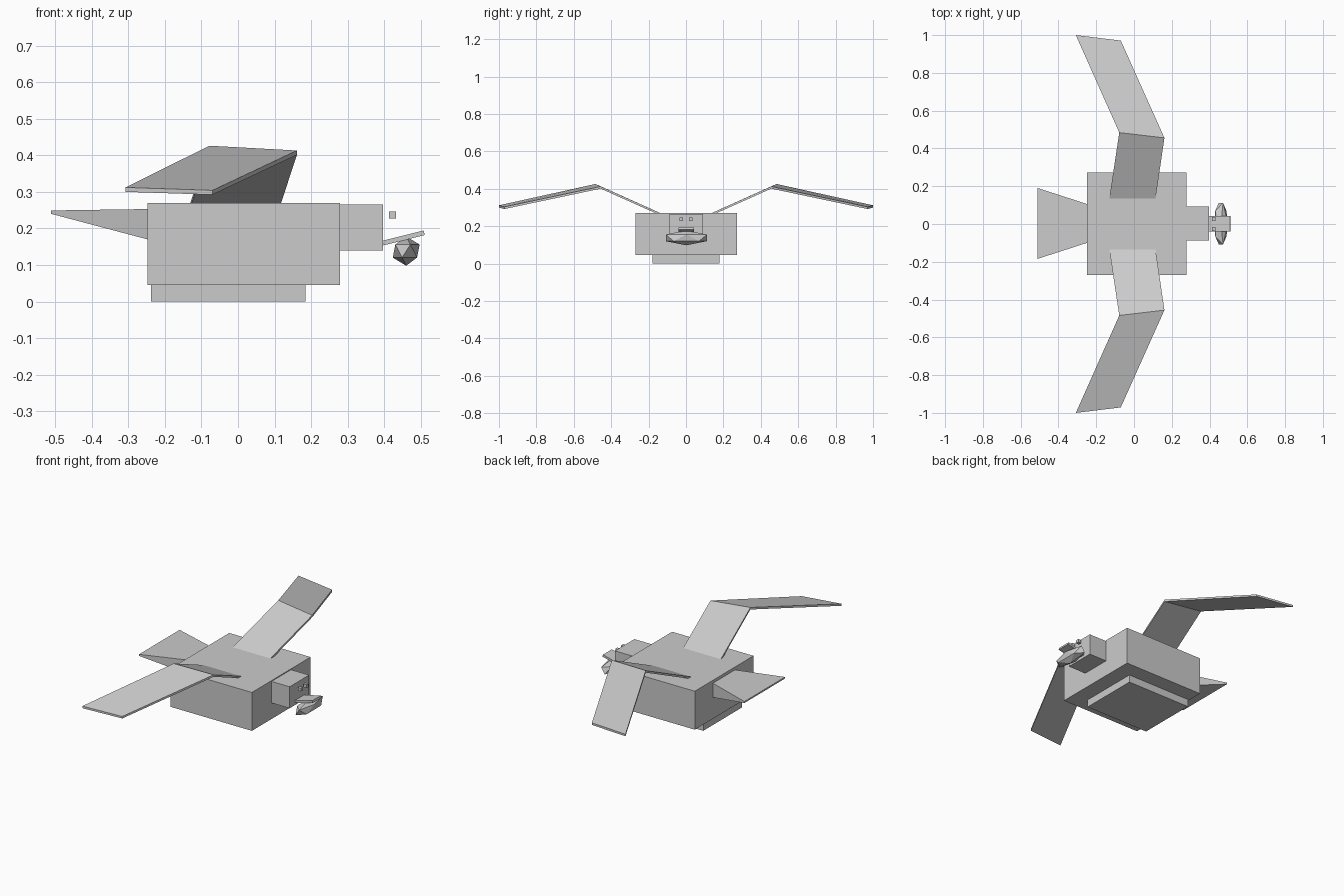
import bpy, bmesh, math
from mathutils import Vector

if "Cube" in bpy.data.objects:
    bpy.data.objects.remove(bpy.data.objects["Cube"])


def finish(name, bm):
    bmesh.ops.recalc_face_normals(bm, faces=bm.faces)
    mesh = bpy.data.meshes.new(name)
    bm.to_mesh(mesh)
    bm.free()
    ob = bpy.data.objects.new(name, mesh)
    bpy.context.collection.objects.link(ob)
    return ob


def box(name, lo, hi):
    bm = bmesh.new()
    bmesh.ops.create_cube(bm, size=1)
    lo, hi = Vector(lo), Vector(hi)
    for v in bm.verts:
        v.co = (lo + hi) / 2 + v.co * (hi - lo)
    return finish(name, bm)


def mirror_y(ob):
    m = ob.modifiers.new("mirror", "MIRROR")
    m.use_axis = (False, True, False)


def extrude_faces(bm, faces, offset):
    out = bmesh.ops.extrude_face_region(bm, geom=faces, use_keep_orig=True)
    verts = [g for g in out["geom"] if isinstance(g, bmesh.types.BMVert)]
    bmesh.ops.translate(bm, verts=verts, vec=offset)


# Body, base and head blocks
box("body", (-0.248, -0.27, 0.045), (0.279, 0.273, 0.27))
box("base", (-0.238, -0.18, 0), (0.184, 0.18, 0.045))
box("head", (0.279, -0.088, 0.139), (0.396, 0.092, 0.265))

# Eyes, floating just ahead of the head
mirror_y(box("eyes", (0.413, 0.017, 0.227), (0.432, 0.036, 0.246)))

# Beak: tilted flat plank
beak = box("beak", (-0.058, -0.041, -0.0065), (0.058, 0.041, 0.0065))
beak.location = (0.453, 0.002, 0.174)
beak.rotation_euler = (0, -math.radians(14), 0)

# Pouch: stretched icosahedron under the beak
bm = bmesh.new()
bmesh.ops.create_icosphere(bm, subdivisions=1, radius=1)
for v in bm.verts:
    v.co = Vector((0.46 + 0.041 * v.co.x, 0.002 + 0.129 * v.co.y, 0.138 + 0.04 * v.co.z))
finish("pouch", bm)

# Tail: wedge that widens and thins toward the tip
tail = box("tail", (-0.512, -1, 0), (-0.24, 1, 1))
for v in tail.data.vertices:
    tip = v.co.x < -0.4
    v.co.y = 0.003 + v.co.y * (0.188 if tip else 0.1)
    v.co.z = (0.249 if tip else 0.253) if v.co.z > 0.5 else (0.24 if tip else 0.168)

# Wings: root, elbow and tip chords (back point, front point), thickened downward
chords = [((-0.139, 0.08, 0.245), (0.106, 0.08, 0.245)),
          ((-0.078, 0.484, 0.426), (0.161, 0.456, 0.413)),
          ((-0.308, 1.0, 0.312), (-0.07, 0.971, 0.304))]
bm = bmesh.new()
rows = [[bm.verts.new(p) for p in c] for c in chords]
for a, b in zip(rows, rows[1:]):
    bm.faces.new((a[0], a[1], b[1], b[0]))
extrude_faces(bm, bm.faces[:], (0, 0, -0.012))
mirror_y(finish("wings", bm))
